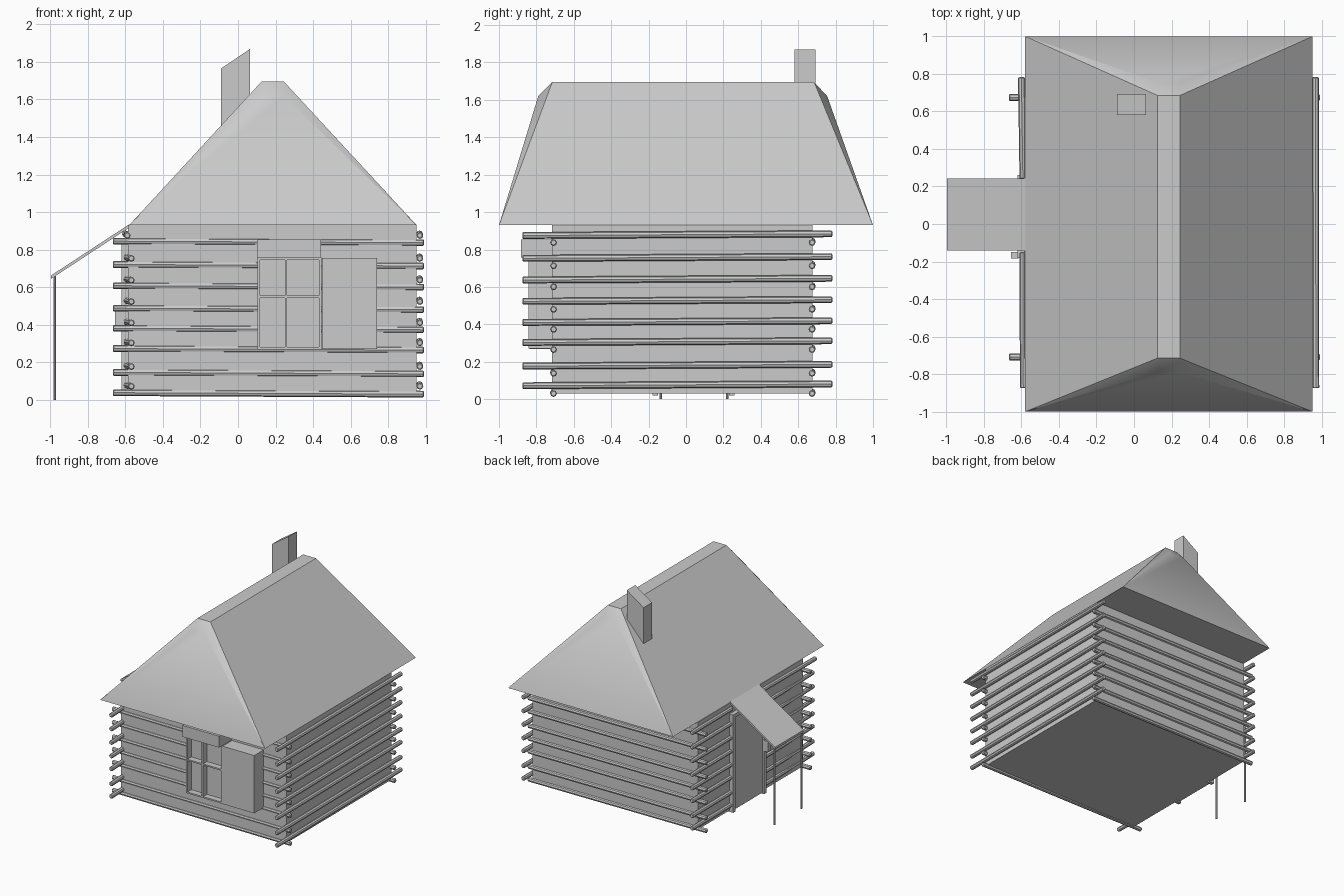
import bpy, bmesh
from mathutils import Vector

if "Cube" in bpy.data.objects:
    bpy.data.objects.remove(bpy.data.objects["Cube"])


def finish(bm, name, smooth=None):
    bmesh.ops.recalc_face_normals(bm, faces=bm.faces)
    me = bpy.data.meshes.new(name)
    bm.to_mesh(me)
    bm.free()
    ob = bpy.data.objects.new(name, me)
    bpy.context.collection.objects.link(ob)
    if smooth:
        bpy.ops.object.select_all(action='DESELECT')
        ob.select_set(True)
        bpy.context.view_layer.objects.active = ob
        bpy.ops.object.shade_smooth_by_angle(angle=smooth)
    return ob


def mesh(name, verts, faces, smooth=None):
    bm = bmesh.new()
    vs = [bm.verts.new(v) for v in verts]
    for f in faces:
        bm.faces.new([vs[i] for i in f])
    return finish(bm, name, smooth)


def box(name, x0, x1, y0, y1, z0, z1, rise=0.0):
    """Box; rise lifts the top at the x1 side."""
    v = [(x0, y0, z0), (x1, y0, z0), (x1, y1, z0), (x0, y1, z0),
         (x0, y0, z1), (x1, y0, z1 + rise), (x1, y1, z1 + rise), (x0, y1, z1)]
    return mesh(name, v, [(3, 2, 1, 0), (4, 5, 6, 7), (0, 1, 5, 4),
                          (1, 2, 6, 5), (2, 3, 7, 6), (3, 0, 4, 7)])


def rod(name, a, b, r=0.018, sides=8, bevel=0.005):
    a, b = Vector(a), Vector(b)
    d = b - a
    bm = bmesh.new()
    bmesh.ops.create_cone(bm, cap_ends=True, segments=sides, radius1=r, radius2=r, depth=d.length)
    if bevel:
        caps = [e for e in bm.edges if any(len(f.verts) > 4 for f in e.link_faces)]
        bmesh.ops.bevel(bm, geom=caps, offset=bevel, segments=1, affect='EDGES')
    rot = d.to_track_quat('Z', 'Y').to_matrix().to_4x4()
    bmesh.ops.transform(bm, matrix=rot, verts=bm.verts)
    bmesh.ops.translate(bm, vec=(a + b) / 2, verts=bm.verts)
    return finish(bm, name, 0.6)


# Walls
box("walls", -0.585, 0.952, -0.717, 0.675, 0.03, 0.93)

# Front and back logs
for i, z in enumerate((0.035, 0.143, 0.27, 0.378, 0.485, 0.605, 0.718, 0.842)):
    for side, y in (("front", -0.708), ("back", 0.674)):
        rod(f"{side}_log_{i}", (-0.667, y, z + 0.003), (0.99, y, z - 0.005))

# Side logs, the left ones slightly skewed and cut at the door
for i, z in enumerate((0.077, 0.182, 0.308, 0.415, 0.528, 0.642, 0.758, 0.88)):
    rod(f"right_log_{i}", (0.969, -0.875, z - 0.005), (0.967, 0.782, z + 0.004))
    xf = -0.59 if i == 7 else -0.568
    rod(f"left_log_front_{i}", (xf, -0.875, z - 0.005), (-0.592, -0.15, z))
    rod(f"left_log_back_{i}", (-0.592, 0.24, z), (-0.6, 0.782, z + 0.004))

# Roof with a flat ridge and chamfered ends
L, R, a, b = -0.58, 0.952, 0.125, 0.245
mesh("roof",
     [(L, -1, 0.93), (R, -1, 0.93), (R, 1, 0.93), (L, 1, 0.93),
      (a, -0.79, 1.62), (b, -0.79, 1.62), (b, 0.755, 1.62), (a, 0.755, 1.62),
      (a, -0.715, 1.695), (b, -0.715, 1.695), (b, 0.685, 1.695), (a, 0.685, 1.695)],
     [(0, 3, 2, 1), (0, 1, 5, 4), (2, 3, 7, 6), (4, 5, 9, 8), (6, 7, 11, 10),
      (8, 9, 10, 11), (0, 8, 11, 3), (0, 4, 8), (3, 11, 7),
      (1, 2, 10, 9), (1, 9, 5), (2, 6, 10)], 0.5)

# Chimney
box("chimney", -0.09, 0.065, 0.58, 0.692, 1.3, 1.765, 0.105)

# Porch canopy and posts
c = [(-0.995, 0.645), (-0.578, 0.918), (-0.578, 0.936), (-0.995, 0.663)]
mesh("porch_roof", [(x, y, z) for y in (-0.14, 0.242) for x, z in c],
     [(0, 1, 2, 3), (7, 6, 5, 4)] + [(k, k + 4, (k + 1) % 4 + 4, (k + 1) % 4) for k in range(4)])
for i, y in enumerate((-0.135, 0.22)):
    rod(f"porch_post_{i}", (-0.977, y, 0), (-0.977, y, 0.66), 0.007, 8, 0)

# Door with frame and handle
box("door", -0.606, -0.57, -0.16, 0.24, 0.03, 0.84)
for i, y in enumerate((-0.18, 0.23)):
    box(f"door_frame_{i}", -0.62, -0.57, y, y + 0.03, 0.02, 0.84)
box("door_lintel", -0.62, -0.57, -0.18, 0.26, 0.81, 0.84)
box("door_handle", -0.655, -0.615, -0.185, -0.15, 0.38, 0.47)

# Window: glass, frame bars, lintel and shutter
box("window_glass", 0.105, 0.44, -0.785, -0.71, 0.272, 0.75)
for i, (x, w) in enumerate(((0.103, 0.014), (0.25, 0.012), (0.431, 0.014))):
    box(f"window_upright_{i}", x, x + w, -0.838, -0.71, 0.27, 0.757)
for i, z in enumerate((0.268, 0.543, 0.745)):
    box(f"window_crossbar_{i}", 0.103, 0.445, -0.836, -0.71, z, z + 0.012)
box("window_lintel", 0.102, 0.442, -0.882, -0.71, 0.757, 0.853)
box("window_shutter", 0.447, 0.74, -0.842, -0.71, 0.27, 0.755)
